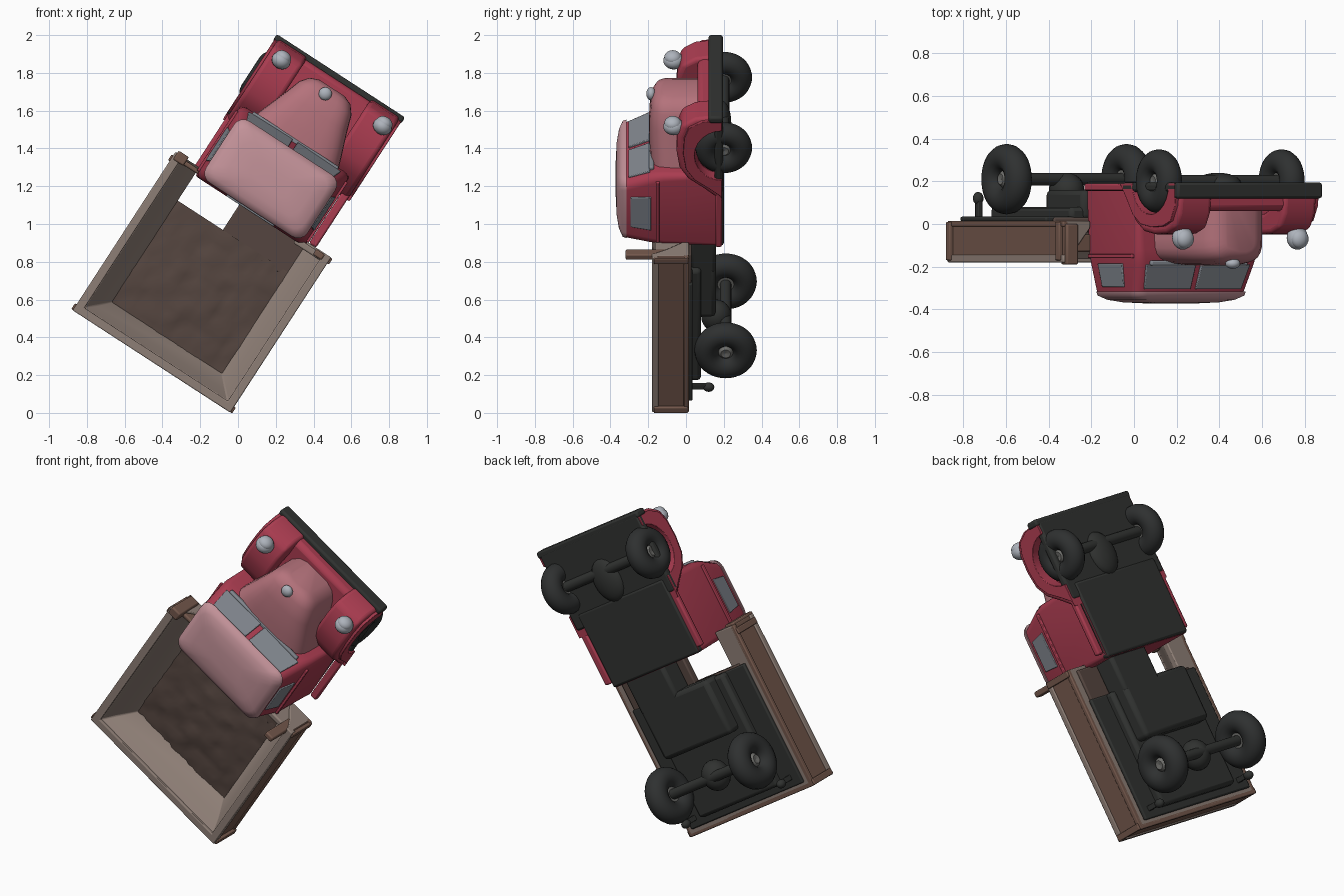
import bpy, bmesh, math, random
from mathutils import Matrix, Vector

if "Cube" in bpy.data.objects:
    bpy.data.objects.remove(bpy.data.objects["Cube"])

random.seed(4)
# Truck frame: local x = across, y = forward, z = truck's up (world -y)
A = math.radians(57)
c, s = math.cos(A), math.sin(A)
M = Matrix(((s, c, 0, 0), (0, 0, -1, 0), (-c, s, 0, 1), (0, 0, 0, 1)))

COL = dict(red=(.40, .045, .08), roof=(.55, .29, .32), hood=(.46, .17, .20), wood=(.17, .095, .07),
           rail=(.27, .21, .18), floor=(.09, .06, .05), dark=(.03, .032, .03), tyre=(.028, .03, .03),
           glass=(.22, .24, .27), lamp=(.42, .45, .5), hub=(.16, .16, .15))
MATS = {}
for k, v in COL.items():
    MATS[k] = bpy.data.materials.new(k)
    MATS[k].diffuse_color = (*v, 1)


def finish(name, bm, col, bevel=0.0, seg=3, angle=40):
    bmesh.ops.recalc_face_normals(bm, faces=bm.faces)
    me = bpy.data.meshes.new(name)
    bm.to_mesh(me)
    bm.free()
    ob = bpy.data.objects.new(name, me)
    bpy.context.collection.objects.link(ob)
    me.materials.append(MATS[col])
    ob.matrix_world = M
    if bevel:
        b = ob.modifiers.new("bevel", "BEVEL")
        b.width, b.segments, b.limit_method = bevel, seg, 'ANGLE'
    bpy.ops.object.select_all(action='DESELECT')
    ob.select_set(True)
    bpy.context.view_layer.objects.active = ob
    bpy.ops.object.shade_smooth_by_angle(angle=math.radians(angle))
    return ob


def loft(name, rings, col, bevel=0.0, seg=3, angle=40):
    bm = bmesh.new()
    vs = [[bm.verts.new(p) for p in r] for r in rings]
    n = len(rings[0])
    for a, b in zip(vs, vs[1:]):
        for i in range(n):
            j = (i + 1) % n
            bm.faces.new((a[i], a[j], b[j], b[i]))
    bm.faces.new(vs[0])
    bm.faces.new(vs[-1])
    return finish(name, bm, col, bevel, seg, angle)


def prism(name, prof, x0, x1, col, bevel=0.0, seg=3):
    return loft(name, [[(x, y, z) for y, z in prof] for x in (x0, x1)], col, bevel, seg)


def box(name, x, y, z, col, bevel=0.008):
    return prism(name, [(y[0], z[0]), (y[1], z[0]), (y[1], z[1]), (y[0], z[1])], x[0], x[1], col, bevel, 2)


def ball(name, pos, r, col):
    bm = bmesh.new()
    bmesh.ops.create_uvsphere(bm, u_segments=20, v_segments=12, radius=1)
    bmesh.ops.transform(bm, matrix=Matrix.Translation(pos) @ Matrix.Diagonal((*r, 1)), verts=bm.verts)
    return finish(name, bm, col)


def lathe(name, pos, prof, col, n=32):
    # prof = (radius, offset along the axle) ring, closed on itself
    bm = bmesh.new()
    rings = [[bm.verts.new(Vector(pos) + Vector((o, r * math.cos(t), r * math.sin(t)))) for r, o in prof]
             for t in (2 * math.pi * i / n for i in range(n))]
    for i in range(n):
        a, b = rings[i], rings[(i + 1) % n]
        for j in range(len(prof)):
            k = (j + 1) % len(prof)
            bm.faces.new((a[j], a[k], b[k], b[j]))
    return finish(name, bm, col)


# Load bed: mitred U of sloped walls with trims
def bed_loop(name, sec, col):
    xl, xr, yr = -.485, .51, -.86
    ends = [lambda d: (xl + d, .14), lambda d: (xl + d, yr + d), lambda d: (xr - d, yr + d), lambda d: (xr - d, .12)]
    loft(name, [[(*e(d), z) for d, z in sec] for e in ends], col, .006, 2)


bed_loop("bed_walls", [(.012, -.015), (.012, .165), (.045, .165), (.085, .10), (.15, .02), (.15, -.015)], "rail")
bed_loop("bed_outer_boards", [(.008, .0), (.008, .16), (.02, .16), (.02, .0)], "wood")
bed_loop("bed_top_trim", [(0, .145), (0, .18), (.045, .18), (.045, .145)], "rail")
bed_loop("bed_bottom_trim", [(0, -.015), (0, .012), (.03, .012), (.03, -.015)], "wood")
for i, x in enumerate((-.483, .508)):
    for y in (-.84, .10):
        box(f"bed_batten_{i}", (x - .012, x + .012), (y - .018, y + .018), (-.01, .17), "wood", .005)
box("headboard_right", (.30, .49), (.075, .11), (-.01, .165), "rail")
box("headboard_post_right", (.42, .475), (.08, .115), (.0, .32), "wood")
box("headboard_post_left", (-.475, -.41), (.10, .155), (.0, .19), "wood")
box("headboard_bracket_left", (-.43, -.32), (.105, .13), (.05, .13), "wood")
box("bed_floor", (-.40, .42), (-.80, -.07), (-.03, .0), "floor")
box("bed_floor_front", (-.05, .45), (-.10, .10), (-.03, .012), "floor")
bm = bmesh.new()
bmesh.ops.create_grid(bm, x_segments=22, y_segments=18, size=1)
for v in bm.verts:
    v.co = (.01 + v.co.x * .37, -.415 + v.co.y * .345,
            .012 + random.uniform(-.008, .01) + .02 * (1 - v.co.x ** 2) * (1 - v.co.y ** 2))
finish("bed_floor_surface", bm, "floor", angle=60)

# Chassis
box("chassis_rear", (-.30, .33), (-.78, -.08), (-.08, -.01), "dark", .02)
box("chassis_middle", (-.24, .30), (-.40, -.07), (-.16, -.02), "dark", .025)
box("chassis_link", (.0, .30), (-.12, .15), (-.16, -.02), "dark", .02)
box("bed_underside", (-.44, .46), (-.82, -.08), (-.035, -.012), "dark")
box("cab_underplate", (-.33, .36), (.09, .55), (-.20, -.15), "dark", .015)
box("front_underplate", (-.37, .42), (.46, .94), (-.195, -.15), "dark", .015)
box("front_bumper", (-.375, .435), (.915, .955), (-.195, -.12), "dark", .012)
ball("differential", (.0, -.58, -.16), (.08, .09, .08), "dark")
ball("engine_sump", (.04, .66, -.19), (.10, .13, .05), "dark")
for x in (-.37, .40):
    ball("tail_lamp", (x, -.77, -.12), (.025, .025, .03), "dark")
    box("tail_lamp_bracket", (x - .012, x + .012), (-.78, -.75), (-.11, -.01), "dark", .004)

# Wheels and axles
for name, y, z, R, q, xs in (("rear", -.58, -.21, .10, .065, (-.335, .335)),
                             ("front", .715, -.20, .09, .06, (-.325, .36))):
    bm = bmesh.new()
    bmesh.ops.create_cone(bm, cap_ends=True, segments=16, radius1=.03, radius2=.03, depth=xs[1] - xs[0],
                          matrix=Matrix.Translation((sum(xs) / 2, y, z)) @ Matrix.Rotation(math.pi / 2, 4, 'Y'))
    finish(name + "_axle", bm, "dark")
    for x in xs:
        d = 1 if x > 0 else -1
        lathe(name + "_tyre", (x, y, z), [(R + q * math.cos(t), q * math.sin(t))
              for t in (2 * math.pi * i / 16 for i in range(16))], "tyre", 40)
        lathe(name + "_hub", (x, y, z), [(.001, d * .03), (.025, d * .035), (.04, d * .018), (R * .85, d * .035),
              (R * .85, -d * .03), (.001, -d * .03)], "hub")

# Cab: stacked outlines narrowing to a domed roof
X = .015


def outline(z, w, y0, y1, r, n=5):
    pts = []
    for cx, cy, a in ((w - r, y1 - r, 0), (r - w, y1 - r, 90), (r - w, y0 + r, 180), (w - r, y0 + r, 270)):
        for i in range(n):
            t = math.radians(a + 90 * i / (n - 1))
            pts.append((X + cx + r * math.cos(t), cy + r * math.sin(t), z))
    return pts


loft("cab", [outline(-.19, .345, .09, .54, .02), outline(.12, .345, .09, .54, .04), outline(.19, .335, .09, .525, .05),
             outline(.31, .315, .105, .475, .05), outline(.33, .31, .11, .47, .05)], "red", angle=35)
loft("roof", [outline(.315, .32, .10, .49, .06), outline(.335, .315, .105, .485, .06), outline(.355, .28, .135, .455, .06),
              outline(.367, .22, .18, .41, .06), outline(.372, .12, .24, .35, .04)], "roof", angle=60)
for d in (-1, 1):
    def side(z, y, o=0):
        return (X + d * (.337 + o - (z - .19) * .17), y, z)
    loft("side_window", [[side(z, y, o) for y, z in ((.19, .185), (.40, .185), (.385, .295), (.20, .295))]
                         for o in (-.02, .006)], "glass", .004, 2)
    box("door_trim", (X + d * .345 - .008, X + d * .345 + .008), (.12, .50), (.14, .16), "red", .004)
    loft("windshield", [[(X + d * x, y + o, z) for x, y, z in ((.015, .53, .19), (.29, .525, .19), (.27, .478, .305), (.015, .482, .305))]
                        for o in (-.03, .007)], "glass", .004, 2)
box("wiper_cowl", (X - .27, X + .27), (.515, .545), (.17, .195), "glass", .008)
box("rear_window", (X - .15, X + .15), (.09, .12), (.20, .29), "glass", .005)

# Hood narrowing to a rounded nose
rings = []
for y, w, h in ((.50, .275, .19), (.60, .24, .195), (.72, .195, .195), (.81, .165, .185), (.855, .13, .165), (.875, .08, .13)):
    arc = [(.025 + w * math.copysign(abs(math.cos(t)) ** .6, math.cos(t)), y, .07 + (h - .07) * math.sin(t) ** .7)
           for t in (math.pi * i / 14 for i in range(1, 14))]
    rings.append([(.025 + w, y, -.17), (.025 + w, y, .07)] + arc + [(.025 - w, y, .07), (.025 - w, y, -.17)])
loft("hood", rings, "hood", angle=50)
ball("hood_ornament", (.012, .83, .185), (.035, .035, .025), "lamp")
box("front_apron", (-.30, .36), (.50, .925), (-.17, -.06), "red", .03)

# Front fenders with wheel arches, headlamps
top = [(.42, -.19), (.44, -.15), (.49, -.09), (.55, -.01), (.62, .035), (.72, .05), (.82, .045), (.89, .02), (.93, -.05), (.94, -.13), (.94, -.19)]
arch = [(.71 + .155 * math.cos(t), -.19 + .145 * math.sin(t)) for t in (math.pi * i / 12 for i in range(13))]
for d in (-1, 1):
    x = .03
    prism("front_fender", top + arch, x + d * .20, x + d * .385, "red", .022, 4)
    prism("fender_lip", [(y + (.71 - y) * .04, z - .035) if z > -.17 else (y, z) for y, z in top] + arch,
          x + d * .30, x + d * .40, "red", .012, 2)
    hx = .04 + d * .32
    ball("headlamp_shell", (hx, .85, .065), (.052, .045, .055), "lamp")
    ball("headlamp_lens", (hx, .87, .07), (.045, .035, .045), "lamp")
    box("running_board", (x + d * .365 - .025, x + d * .365 + .02), (.12, .50), (-.19, -.155), "red", .01)

for m in bpy.data.materials:
    if m.users and not m.is_grease_pencil:
        m.use_nodes = True
        m.node_tree.nodes["Principled BSDF"].inputs["Base Color"].default_value = m.diffuse_color
